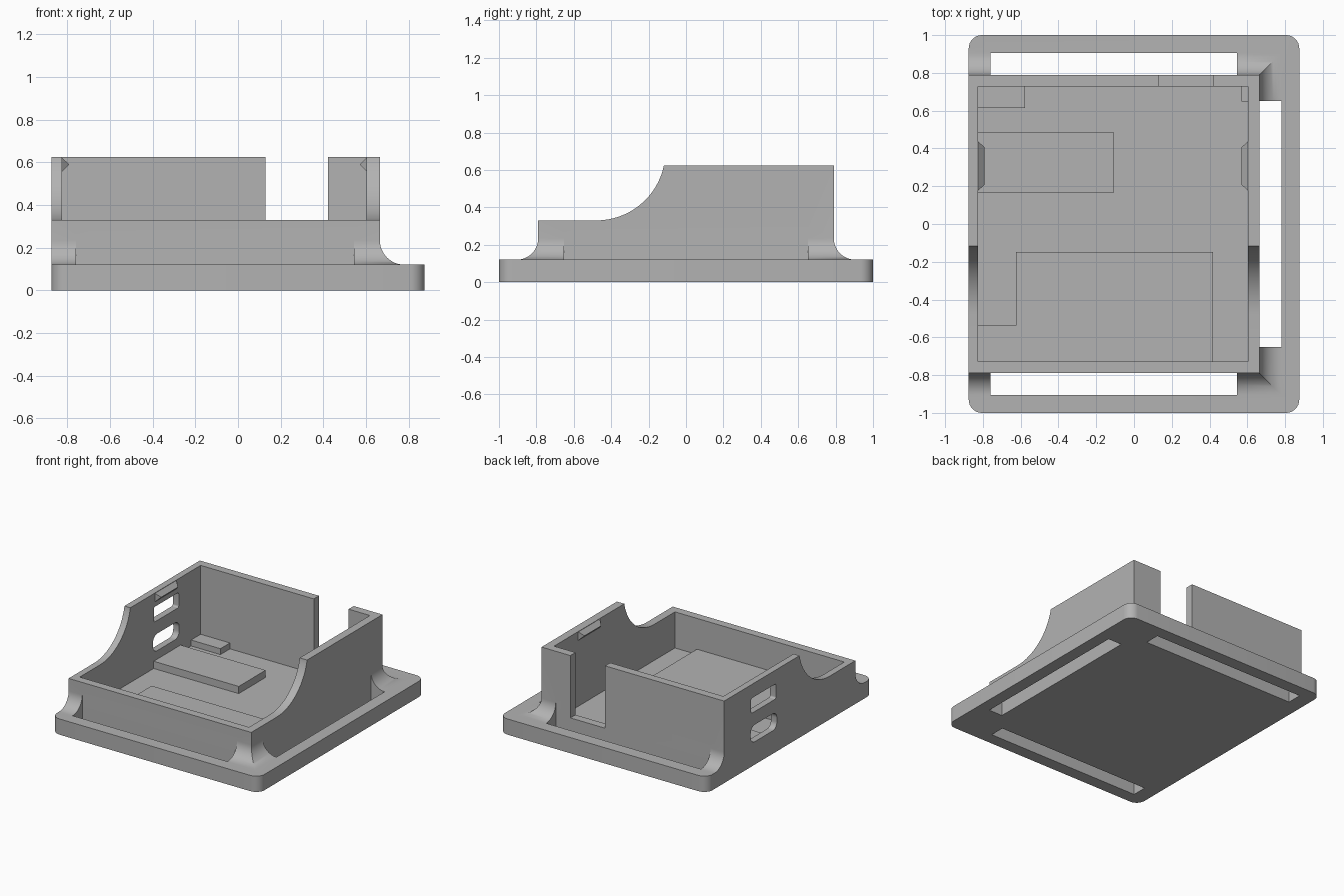
import bpy, bmesh
from math import sin, cos, pi
from mathutils import Vector

if "Cube" in bpy.data.objects:
    bpy.data.objects.remove(bpy.data.objects["Cube"], do_unlink=True)

grey = bpy.data.materials.new("plain_grey")
grey.use_nodes = True
COLOR = (0.45, 0.45, 0.45, 1)
grey.diffuse_color = COLOR
grey.node_tree.nodes["Principled BSDF"].inputs["Base Color"].default_value = COLOR


def finish(name, bm):
    bmesh.ops.recalc_face_normals(bm, faces=bm.faces)
    mesh = bpy.data.meshes.new(name)
    bm.to_mesh(mesh)
    bm.free()
    mesh.materials.append(grey)
    ob = bpy.data.objects.new(name, mesh)
    bpy.context.collection.objects.link(ob)
    return ob


def loft(name, rings):
    """Skin a stack of matching closed loops and cap both ends."""
    bm = bmesh.new()
    loops = [[bm.verts.new(p) for p in ring] for ring in rings]
    n = len(loops[0])
    for a, b in zip(loops, loops[1:]):
        for i in range(n):
            j = (i + 1) % n
            bm.faces.new((a[i], a[j], b[j], b[i]))
    bm.faces.new(loops[0])
    bm.faces.new(loops[-1])
    return finish(name, bm)


def prism(name, pts, lo, hi, axis="z"):
    """Extrude a profile (xy for z, yz for x) between lo and hi."""
    if axis == "z":
        return loft(name, [[(a, b, h) for a, b in pts] for h in (lo, hi)])
    return loft(name, [[(h, a, b) for a, b in pts] for h in (lo, hi)])


def rect(x0, x1, y0, y1):
    return [(x0, y0), (x1, y0), (x1, y1), (x0, y1)]


def rounded(x0, x1, y0, y1, r, steps=8):
    pts = []
    centres = [(x1 - r, y1 - r), (x0 + r, y1 - r), (x0 + r, y0 + r), (x1 - r, y0 + r)]
    for k, (cx, cy) in enumerate(centres):
        for i in range(steps + 1):
            t = pi / 2 * (k + i / steps)
            pts.append((cx + r * cos(t), cy + r * sin(t)))
    return pts


def combine(target, other, operation):
    mod = target.modifiers.new("bool", "BOOLEAN")
    mod.operation, mod.solver, mod.object = operation, "EXACT", other
    bpy.context.view_layer.objects.active = target
    bpy.ops.object.modifier_apply(modifier=mod.name)
    bpy.data.objects.remove(other, do_unlink=True)


# Main dimensions
LEFT, RIGHT, SIDE = -0.875, 0.665, 0.79
IN_L, IN_R, IN_Y = -0.825, 0.603, 0.728
PLATE, TOP, LOW, FLOOR = 0.12, 0.625, 0.33, 0.055
R = 0.115

# Base plate with rounded corners
case = prism("case_body", rounded(LEFT, 0.875, -1, 1, 0.07), 0, PLATE)

# Box whose foot flares into the plate on three sides
levels = [(R, 0.04)]
for i in range(13):
    t = pi / 2 * i / 12
    levels.append((R * (1 - sin(t)), PLATE + R * (1 - cos(t))))
levels.append((0, TOP))
box = loft("box", [[(x, y, z) for x, y in rect(LEFT, RIGHT + d, -SIDE - d, SIDE + d)]
                   for d, z in levels])
combine(case, box, "UNION")

# Cavity, strap slots and rear cable notch
cuts = [
    prism("cavity", rect(IN_L, IN_R, -IN_Y, IN_Y), FLOOR, 1),
    prism("side_slot", rect(RIGHT, RIGHT + R, -0.652, 0.652), -0.1, 0.3),
    prism("front_slot", rect(-0.76, 0.545, -SIDE - R, -SIDE), -0.1, 0.3),
    prism("back_slot", rect(-0.76, 0.545, SIDE, SIDE + R), -0.1, 0.3),
    prism("notch", rect(0.13, 0.422, 0.7, 0.9), 0.15, 1),
]

# Lowered front with a curved sweep in both side walls
scoop = [(-1.2, LOW)]
for i in range(17):
    t = 1.366 * i / 16
    scoop.append((-0.48 + 0.37 * sin(t), LOW + 0.37 * (1 - cos(t))))
scoop += [(scoop[-1][0], 1), (-1.2, 1)]
cuts.append(prism("scoop", scoop, -1, 1, "x"))

# Port openings in one side wall
cuts.append(prism("upper_port", rounded(0.165, 0.465, 0.405, 0.52, 0.015), -1, -0.7, "x"))
cuts.append(prism("lower_port", rounded(0.155, 0.47, 0.175, 0.305, 0.05), -1, -0.7, "x"))
for cutter in cuts:
    combine(case, cutter, "DIFFERENCE")

# Raised supports on the floor, sunk slightly into it
E = 0.01
parts = [
    prism("support_block", rect(IN_L - E, -0.108, 0.163, 0.487), FLOOR - E, 0.11),
    prism("corner_post", rect(IN_L - E, -0.577, 0.613, IN_Y + E), FLOOR - E, 0.1),
    prism("corner_tab", rect(0.568, IN_R + E, 0.648, IN_Y + E), FLOOR - E, 0.1),
    prism("front_support", [(IN_L - E, -IN_Y - E), (0.418, -IN_Y - E), (0.418, -0.147),
                            (-0.625, -0.147), (-0.625, -0.538), (IN_L - E, -0.538)],
          FLOOR - E, 0.095),
]

# Snap ridges near the top of the side walls
for name, wall, s in (("ridge_left_wall", IN_L, 1), ("ridge_right_wall", IN_R, -1)):
    bm = bmesh.new()
    for y in (-1, 1):
        for depth, half, z in ((0, 0.13, 0.622), (0, 0.13, 0.557), (0.033, 0.1, 0.59)):
            bm.verts.new(Vector((wall + s * depth, 0.307 + y * half, z)))
    bmesh.ops.convex_hull(bm, input=bm.verts)
    parts.append(finish(name, bm))

# Smooth the curved areas, keep edges sharp
bpy.ops.object.select_all(action="DESELECT")
for ob in [case] + parts:
    ob.select_set(True)
bpy.context.view_layer.objects.active = case
bpy.ops.object.shade_smooth_by_angle(angle=0.5)
